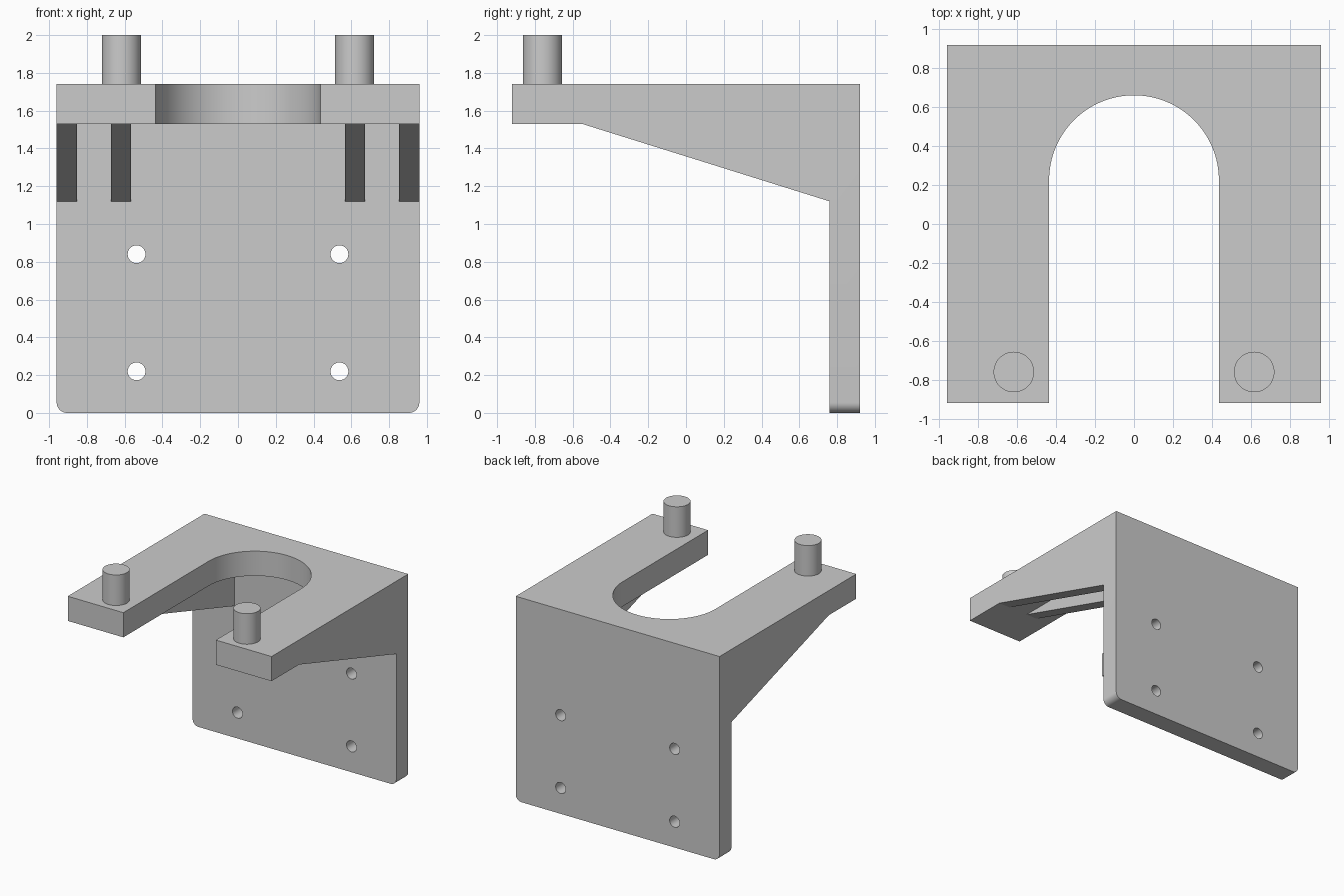
import bpy, bmesh
from math import pi, sin, cos

if "Cube" in bpy.data.objects:
    bpy.data.objects.remove(bpy.data.objects["Cube"])


def extrude_profile(name, points, vector):
    """Solid from a closed planar profile swept along a vector."""
    bm = bmesh.new()
    face = bm.faces.new([bm.verts.new(p) for p in points])
    ext = bmesh.ops.extrude_face_region(bm, geom=[face])
    moved = [g for g in ext["geom"] if isinstance(g, bmesh.types.BMVert)]
    bmesh.ops.translate(bm, verts=moved, vec=vector)
    bmesh.ops.recalc_face_normals(bm, faces=bm.faces)
    mesh = bpy.data.meshes.new(name)
    bm.to_mesh(mesh)
    bm.free()
    obj = bpy.data.objects.new(name, mesh)
    bpy.context.collection.objects.link(obj)
    return obj


def cylinder(name, radius, depth, location, rotation=(0, 0, 0)):
    bpy.ops.mesh.primitive_cylinder_add(vertices=48, radius=radius, depth=depth,
                                        location=location, rotation=rotation)
    obj = bpy.context.object
    obj.name = name
    return obj


def activate(obj):
    bpy.ops.object.select_all(action="DESELECT")
    obj.select_set(True)
    bpy.context.view_layer.objects.active = obj


def smooth(obj):
    activate(obj)
    bpy.ops.object.shade_smooth_by_angle(angle=pi / 6)


def cut(obj, cutter):
    cutter.hide_render = True
    mod = obj.modifiers.new("cut", "BOOLEAN")
    mod.operation, mod.solver, mod.object = "DIFFERENCE", "EXACT", cutter
    activate(obj)
    bpy.ops.object.modifier_apply(modifier=mod.name)
    bpy.data.objects.remove(cutter)


W, D = 0.96, 0.92                    # half width, half depth
TOP, UNDER, BACK = 1.74, 1.53, 0.76  # shelf top, shelf underside, plate front

# L-shaped body: back plate and shelf
profile = [(-D, TOP), (D, TOP), (D, 0), (BACK, 0), (BACK, UNDER), (-D, UNDER)]
bracket = extrude_profile("bracket_body", [(-W, y, z) for y, z in profile], (2 * W, 0, 0))

# Rounded lower corners of the back plate
bm = bmesh.new()
bm.from_mesh(bracket.data)
corners = [e for e in bm.edges
           if all(v.co.z < 0.001 for v in e.verts)
           and abs(e.verts[0].co.x - e.verts[1].co.x) < 0.001]
bmesh.ops.bevel(bm, geom=corners, offset=0.055, segments=8, profile=0.5, affect="EDGES")
bm.to_mesh(bracket.data)
bm.free()

# Round-ended slot through the shelf
R, CY = 0.436, 0.225
slot = [(R * cos(pi * i / 48), CY + R * sin(pi * i / 48)) for i in range(49)]
slot += [(-R, -1.1), (R, -1.1)]
cut(bracket, extrude_profile("slot_cutter", [(x, y, 1.4) for x, y in slot], (0, 0, 0.5)))

# Screw holes in the back plate
for x in (-0.537, 0.537):
    for z in (0.22, 0.84):
        cut(bracket, cylinder("hole_cutter", 0.047, 0.5, (x, 0.84, z), (pi / 2, 0, 0)))
smooth(bracket)

# Gusset ribs and locating pegs, mirrored left and right
rib = [(-0.55, UNDER), (BACK, UNDER), (BACK, 1.12)]
for side, s in (("left", -1), ("right", 1)):
    for place, x0, x1 in (("inner", 0.567, 0.672), ("outer", 0.853, W)):
        extrude_profile(f"{side}_{place}_rib", [(s * x0, y, z) for y, z in rib],
                        (s * (x1 - x0), 0, 0))
    smooth(cylinder(f"{side}_peg", 0.104, 2 - TOP, (s * 0.617, -0.76, (2 + TOP) / 2)))
